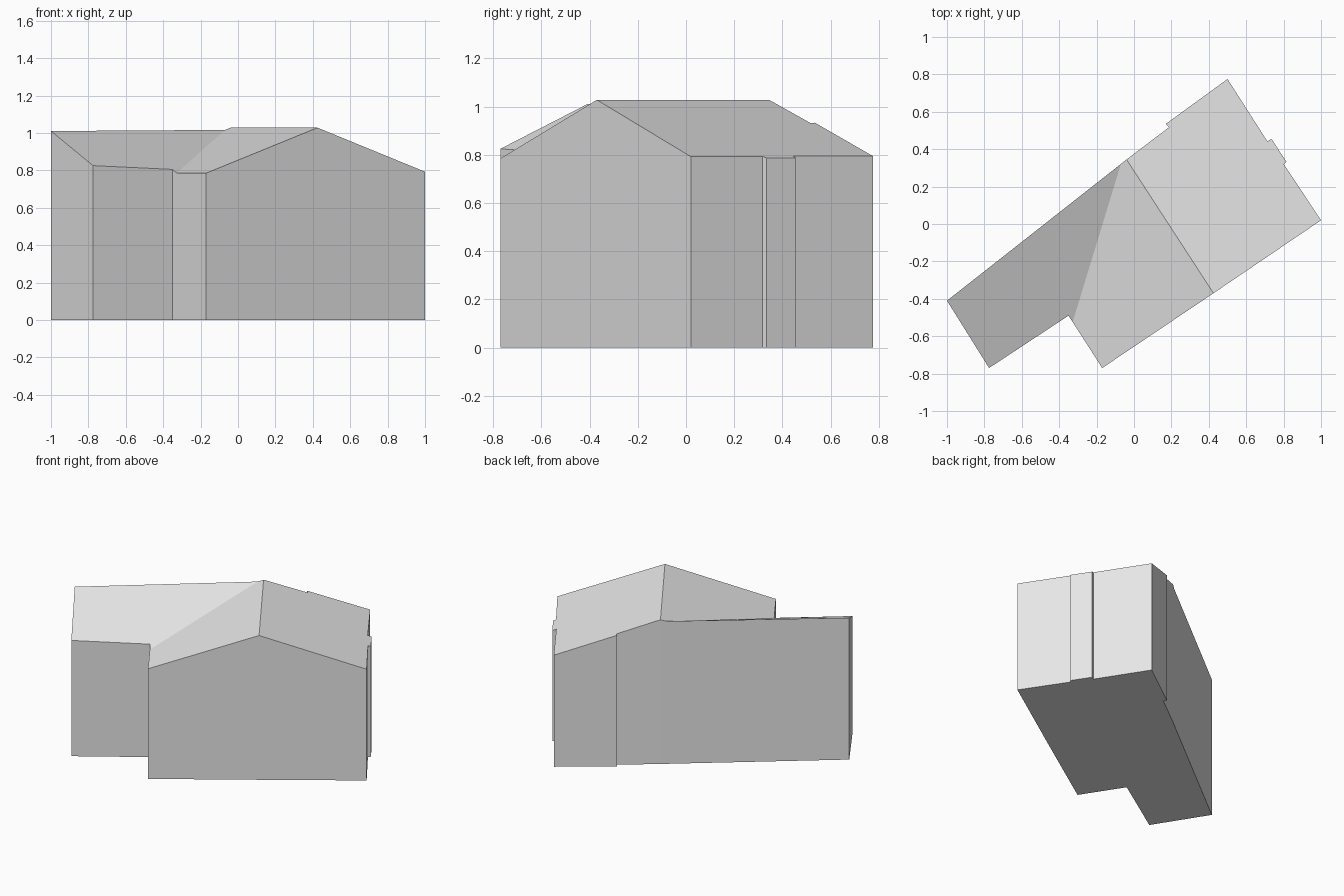
import bpy
from mathutils import Vector

if "Cube" in bpy.data.objects:
    bpy.data.objects.remove(bpy.data.objects["Cube"], do_unlink=True)

grey = bpy.data.materials.new("plain_grey")
grey.use_nodes = True
grey.diffuse_color = (0.8, 0.8, 0.8, 1)
grey.node_tree.nodes["Principled BSDF"].inputs["Base Color"].default_value = (0.8, 0.8, 0.8, 1)


def make_part(name, faces):
    """Mesh object from faces given as lists of points, sharing equal points."""
    points = list(dict.fromkeys(tuple(p) for f in faces for p in f))
    index = {p: i for i, p in enumerate(points)}
    mesh = bpy.data.meshes.new(name)
    mesh.from_pydata(points, [], [[index[tuple(p)] for p in f] for f in faces])
    mesh.materials.append(grey)
    obj = bpy.data.objects.new(name, mesh)
    bpy.context.collection.objects.link(obj)
    return obj


# Main ridge and its two slopes, falling away at right angles to the ridge
RIDGE_Z = 1.028
ridge_front = Vector((0.425, -0.37))
ridge_back = Vector((-0.04, 0.345))
along = (ridge_back - ridge_front).normalized()
across = Vector((along.y, -along.x))


def on_slope(x, y):
    distance = abs((Vector((x, y)) - ridge_front).dot(across))
    return Vector((x, y, RIDGE_Z - 0.339 * distance))


peak_front = Vector((*ridge_front, RIDGE_Z))
peak_back = Vector((*ridge_back, RIDGE_Z))

# Left eave with its shallow bay, then the back gable with its small step
left_side = [on_slope(x, y) for x, y in (
    (1.0, 0.02), (0.802, 0.318), (0.815, 0.333), (0.735, 0.455), (0.713, 0.442),
    (0.5, 0.775), (0.17, 0.535), (0.187, 0.517))]
front_corner = on_slope(-0.17, -0.77)

# Side wing with a single slope that meets the main roof in a valley
valley_low = on_slope(-0.328, -0.524)
valley_high = Vector((-0.07, 0.321, 1.016))
wing_back = Vector((-1.0, -0.41, 1.01))
wing_front = Vector((-0.775, -0.77, 0.825))
wing_inner = Vector((-0.35, -0.49, 0.805))

make_part("main_roof", [
    [peak_front] + left_side + [peak_back],
    [peak_front, peak_back, valley_high, valley_low, front_corner],
])
make_part("wing_roof", [[valley_high, wing_back, wing_front, wing_inner, valley_low]])

# Walls follow the roof outline down to the ground; the floor closes them
outline = left_side + [peak_back, valley_high, wing_back, wing_front,
                       wing_inner, valley_low, front_corner, peak_front]
ground = [Vector((p.x, p.y, 0)) for p in outline]
walls = []
for i in range(len(outline)):
    j = (i + 1) % len(outline)
    walls.append([ground[i], ground[j], outline[j], outline[i]])
make_part("walls", walls)
make_part("floor", [ground[::-1]])
